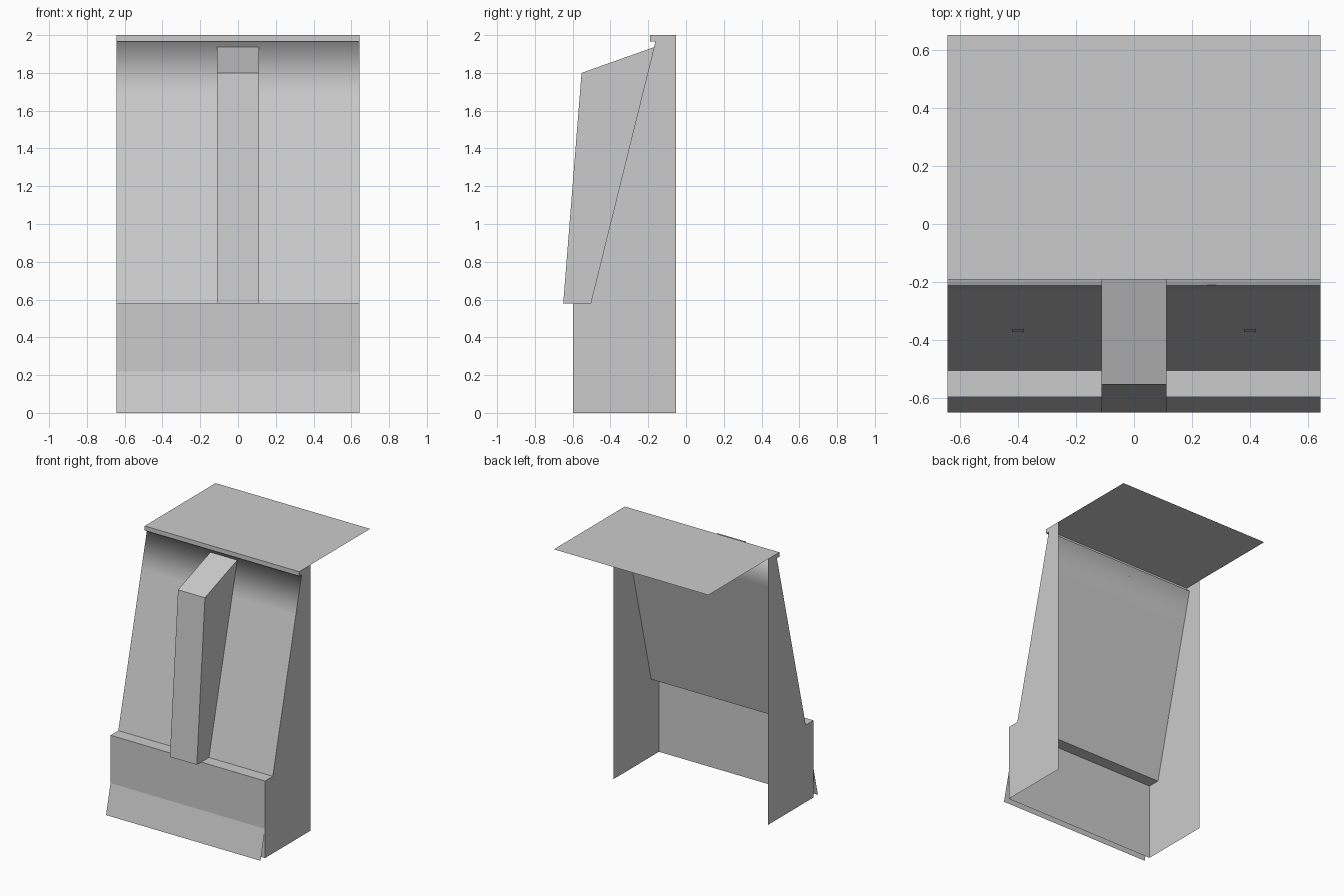
import bpy

if "Cube" in bpy.data.objects:
    bpy.data.objects.remove(bpy.data.objects["Cube"])

W = 0.643  # half width of the cabinet


def make(name, verts, faces, smooth=None):
    me = bpy.data.meshes.new(name)
    me.from_pydata(verts, [], faces)
    me.update()
    ob = bpy.data.objects.new(name, me)
    bpy.context.collection.objects.link(ob)
    if smooth is not None:
        bpy.ops.object.select_all(action='DESELECT')
        ob.select_set(True)
        bpy.context.view_layer.objects.active = ob
        bpy.ops.object.shade_smooth_by_angle(angle=smooth)
    return ob


def sweep(name, profile, x0, x1, closed=False, smooth=None):
    """Stretch a (y, z) profile along x; a closed profile also gets end caps."""
    n = len(profile)
    verts = [(x, y, z) for x in (x0, x1) for y, z in profile]
    faces = []
    for i in range(n if closed else n - 1):
        j = (i + 1) % n
        faces.append((i, j, n + j, n + i))
    if closed:
        faces.append(tuple(reversed(range(n))))
        faces.append(tuple(range(n, 2 * n)))
    return make(name, verts, faces, smooth)


def slope_y(z):
    """Depth of the leaning panel at height z."""
    return -0.505 + (z - 0.58) * (0.343 / 1.386)


# Flat top sheet running back past the cabinet, with a front lip
sweep("top_sheet", [(0.652, 2), (-0.054, 2), (-0.191, 2), (-0.191, 1.966)], -W, W)

# Leaning front panel, softly shaded below the lip
sweep("leaning_panel",
      [(-0.191, 1.966)] + [(slope_y(z), z) for z in (1.966, 1.69, 0.64, 0.58)],
      -W, W, smooth=1.9)

# Ledge and upright kick panel
sweep("kick_panel", [(-0.505, 0.58), (-0.597, 0.58), (-0.597, 0.22), (-0.597, 0)], -W, W)

# Flared skirt at the foot
sweep("flared_skirt", [(-0.597, 0.22), (-0.65, 0)], -W, W)

# Side panels
outline = [(-0.054, 2), (-0.191, 2), (-0.191, 1.966), (slope_y(1.966), 1.966),
           (-0.505, 0.58), (-0.597, 0.58), (-0.597, 0), (-0.054, 0)]
for side, x in (("left", -W), ("right", W)):
    order = list(range(len(outline)))
    if x < 0:
        order.reverse()
    make(side + "_side_panel", [(x, y, z) for y, z in outline], [order])

# Central wedge-shaped block on the leaning panel
sweep("center_block", [(slope_y(1.936), 1.936), (-0.553, 1.80), (-0.65, 0.58), (-0.505, 0.58)],
      -0.112, 0.112, closed=True)

# Small square plates either side of the block
for side, cx in (("left", -0.4), ("right", 0.4)):
    sweep(side + "_small_plate", [(slope_y(z) - 0.004, z) for z in (1.17, 1.13)],
          cx - 0.02, cx + 0.02)
